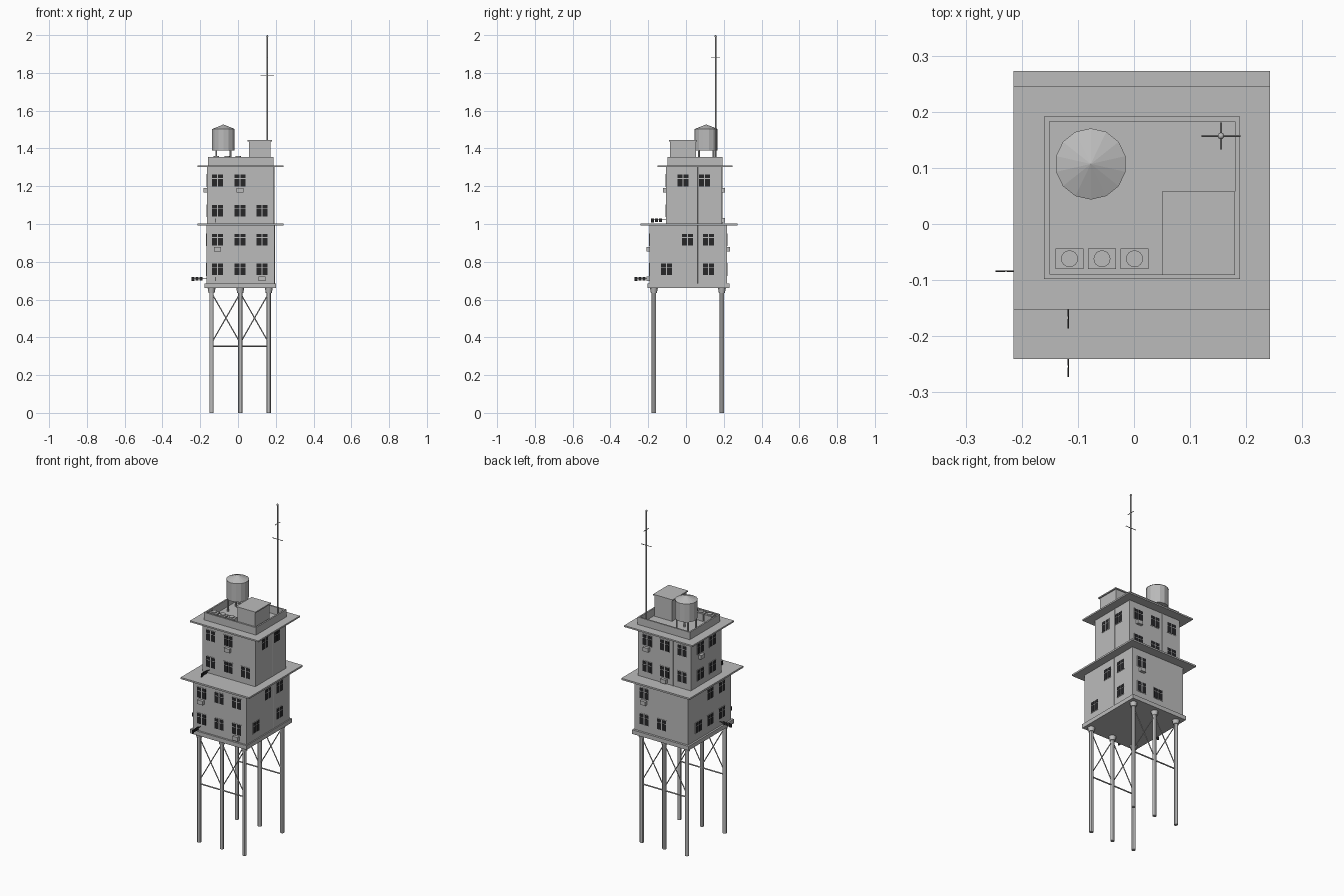
import bpy, bmesh
from math import pi
from mathutils import Matrix, Vector

cube = bpy.data.objects.get("Cube")
if cube:
    bpy.data.objects.remove(cube, do_unlink=True)


def material(name, rgb):
    m = bpy.data.materials.new(name)
    m.use_nodes = True
    m.diffuse_color = (*rgb, 1)
    m.node_tree.nodes["Principled BSDF"].inputs["Base Color"].default_value = (*rgb, 1)
    return m


GREY = material("concrete_grey", (0.5, 0.5, 0.5))
DARK = material("dark_glass", (0.02, 0.02, 0.022))


def box(bm, lo, hi, frame=Matrix()):
    lo, hi = Vector(lo), Vector(hi)
    mat = frame @ Matrix.Translation((lo + hi) / 2) @ Matrix.Diagonal((*(hi - lo), 1))
    bmesh.ops.create_cube(bm, size=1, matrix=mat)


def rod(bm, a, b, r, r2=None, sides=8):
    a, b = Vector(a), Vector(b)
    mat = Matrix.Translation((a + b) / 2) @ (b - a).to_track_quat("Z", "Y").to_matrix().to_4x4()
    bmesh.ops.create_cone(bm, cap_ends=True, segments=sides, radius1=r,
                          radius2=r if r2 is None else r2, depth=(b - a).length, matrix=mat)


def finish(bm, name, mat=GREY, smooth=False):
    mesh = bpy.data.meshes.new(name)
    bm.to_mesh(mesh)
    bm.free()
    ob = bpy.data.objects.new(name, mesh)
    mesh.materials.append(mat)
    bpy.context.collection.objects.link(ob)
    if smooth:
        bpy.ops.object.select_all(action="DESELECT")
        ob.select_set(True)
        bpy.context.view_layer.objects.active = ob
        bpy.ops.object.shade_smooth_by_angle()
    return ob


def block(name, lo, hi, mat=GREY):
    bm = bmesh.new()
    box(bm, lo, hi)
    return finish(bm, name, mat)


# Pillars with capitals, and cross bracing on the front and back rows
PX, PY = (-0.14, 0.012, 0.163), (-0.17, 0.19)
pillars, caps, braces = bmesh.new(), bmesh.new(), bmesh.new()
for y in PY:
    for x in PX:
        rod(pillars, (x, y, 0), (x, y, 0.64), 0.0115, sides=12)
        rod(caps, (x, y, 0.635), (x, y, 0.662), 0.016, 0.021, sides=12)
    for a, b in zip(PX, PX[1:]):
        rod(braces, (a, y, 0.353), (b, y, 0.353), 0.004)
        rod(braces, (a, y, 0.37), (b, y, 0.635), 0.003)
        rod(braces, (a, y, 0.635), (b, y, 0.37), 0.003)
finish(pillars, "pillars", smooth=True)
finish(caps, "pillar_capitals", smooth=True)
finish(braces, "cross_braces")

# Floors and slabs
block("base_slab", (-0.178, -0.204, 0.66), (0.2, 0.23, 0.685))
LOWER = dict(front=-0.193, back=0.217, left=0.193, right=-0.167)
UPPER = dict(front=-0.106, back=0.19, left=0.19, right=-0.165)
for name, w, z0, z1 in (("first_floor", LOWER, 0.685, 0.842), ("second_floor", LOWER, 0.842, 0.992),
                        ("third_floor", UPPER, 1.002, 1.15), ("fourth_floor", UPPER, 1.15, 1.302)):
    block(name, (w["right"], w["front"], z0), (w["left"], w["back"], z1))
block("middle_canopy", (-0.215, -0.241, 0.992), (0.242, 0.273, 1.002))
block("roof_canopy", (-0.215, -0.152, 1.302), (0.242, 0.246, 1.311))

# Parapet ring
bm = bmesh.new()
for y in (-0.098, 0.183):
    box(bm, (-0.16, y, 1.31), (0.189, y + 0.009, 1.356))
for x in (-0.16, 0.18):
    box(bm, (x, -0.089, 1.31), (x + 0.009, 0.183, 1.356))
finish(bm, "parapet")


# Wall frames: local x runs along the wall, local -y points outwards
def wall_frame(side, z):
    d = (LOWER if z < 1 else UPPER)[side]
    return {"front": Matrix.Translation((0, d, z)),
            "back": Matrix.Translation((0, d, z)) @ Matrix.Rotation(pi, 4, "Z"),
            "left": Matrix.Translation((d, 0, z)) @ Matrix.Rotation(pi / 2, 4, "Z"),
            "right": Matrix.Translation((d, 0, z)) @ Matrix.Rotation(-pi / 2, 4, "Z")}[side]


# Along-wall flip so positions below can be given in world x or y
FLIP = dict(front=1, left=1, back=-1, right=-1)
R1, R2, R3, R4 = 0.76, 0.917, 1.07, 1.23
A, B, C = -0.108, 0.01, 0.127      # columns on front and back
D, E, F = -0.103, 0.008, 0.119     # columns on lower side walls
G, H = -0.016, 0.098               # columns on upper side walls
WINDOWS = {
    "front": ((R1, (A, B, C)), (R2, (A, B, C)), (R3, (A, B, C)), (R4, (A, B))),
    "back": ((R1, (B, C)), (R2, (C,)), (R3, (A, B, C)), (R4, (A, B, C))),
    "left": ((R1, (D, F)), (R2, (E, F)), (R4, (G, H))),
    "right": ((R1, (D, E, F)), (R2, (D, E)), (R3, (G, H)), (R4, (G, H))),
}
frames, panes = bmesh.new(), bmesh.new()
for side, rows in WINDOWS.items():
    for z, cols in rows:
        for u in cols:
            m = wall_frame(side, z) @ Matrix.Translation((u * FLIP[side], 0, 0))
            box(frames, (-0.032, -0.002, -0.034), (0.032, 0, 0.034), m)
            for s in (-1, 1):
                x0, x1 = sorted((s * 0.003, s * 0.029))
                box(panes, (x0, -0.003, -0.031), (x1, 0, 0.009), m)
                box(panes, (x0, -0.003, 0.013), (x1, 0, 0.031), m)
finish(frames, "window_frames")
finish(panes, "window_panes", DARK)

# Air conditioners hung under some windows
bm = bmesh.new()
for side, u, z in (("front", A, R2), ("front", B, R4), ("front", C, R1), ("back", C, R2),
                   ("back", B, R3), ("back", C, R4), ("right", H, R4)):
    m = wall_frame(side, z) @ Matrix.Translation((u * FLIP[side], 0, -0.051))
    box(bm, (-0.018, -0.017, -0.012), (0.018, 0, 0.012), m)
finish(bm, "wall_air_conditioners")

# Drain pipes
bm = bmesh.new()
rod(bm, (0.193, 0.06, 0.685), (0.193, 0.06, 0.992), 0.003)
rod(bm, (0.19, 0.06, 1.002), (0.19, 0.06, 1.302), 0.003)
rod(bm, (-0.045, 0.19, 1.002), (-0.045, 0.19, 1.302), 0.003)
finish(bm, "drain_pipes")

# Thin projecting sign plates, square to the walls
bm = bmesh.new()
for side, u, z in (("front", -0.117, 0.71), ("front", -0.117, 1.02), ("right", -0.084, 0.71)):
    if z > 1:
        m = wall_frame(side, z)
    else:
        m = wall_frame(side, z)
    m = m @ Matrix.Translation((u * FLIP[side], 0, 0))
    box(bm, (-0.001, -0.07, 0.001), (0.001, 0, 0.004), m)
    for i, h in enumerate((0.009, 0.009, 0.013)):
        box(bm, (-0.0015, -0.038 - 0.021 * i, -h), (0.0015, -0.021 - 0.021 * i, 0.01), m)
finish(bm, "sign_plates", DARK)

# Stair house on the roof
block("stair_house", (0.057, -0.085, 1.31), (0.173, 0.052, 1.438))
block("stair_house_roof", (0.05, -0.091, 1.438), (0.18, 0.058, 1.445))

# Water tank on four legs
TX, TY = -0.077, 0.107
bm = bmesh.new()
rod(bm, (TX, TY, 1.39), (TX, TY, 1.502), 0.061, sides=14)
finish(bm, "water_tank")
bm = bmesh.new()
rod(bm, (TX, TY, 1.502), (TX, TY, 1.527), 0.0635, 0, sides=14)
finish(bm, "tank_lid")
bm = bmesh.new()
for sx in (-1, 1):
    for sy in (-1, 1):
        x, y = TX + sx * 0.038, TY + sy * 0.038
        rod(bm, (x, y, 1.31), (x, y, 1.392), 0.005)
finish(bm, "tank_legs")

# Rooftop fan units
bm = bmesh.new()
for x in (-0.115, -0.057, 0.001):
    box(bm, (x - 0.025, -0.08, 1.31), (x + 0.025, -0.044, 1.355))
    rod(bm, (x, -0.062, 1.355), (x, -0.062, 1.361), 0.015, sides=16)
finish(bm, "roof_fan_units")

# Antenna mast with two crossbars
MX, MY = 0.155, 0.157
bm = bmesh.new()
rod(bm, (MX, MY, 1.31), (MX, MY, 1.995), 0.004)
rod(bm, (MX - 0.035, MY, 1.785), (MX + 0.035, MY, 1.785), 0.002)
rod(bm, (MX, MY - 0.024, 1.88), (MX, MY + 0.024, 1.88), 0.002)
bmesh.ops.create_uvsphere(bm, u_segments=10, v_segments=6, radius=0.006,
                          matrix=Matrix.Translation((MX, MY, 1.994)))
finish(bm, "antenna_mast")
